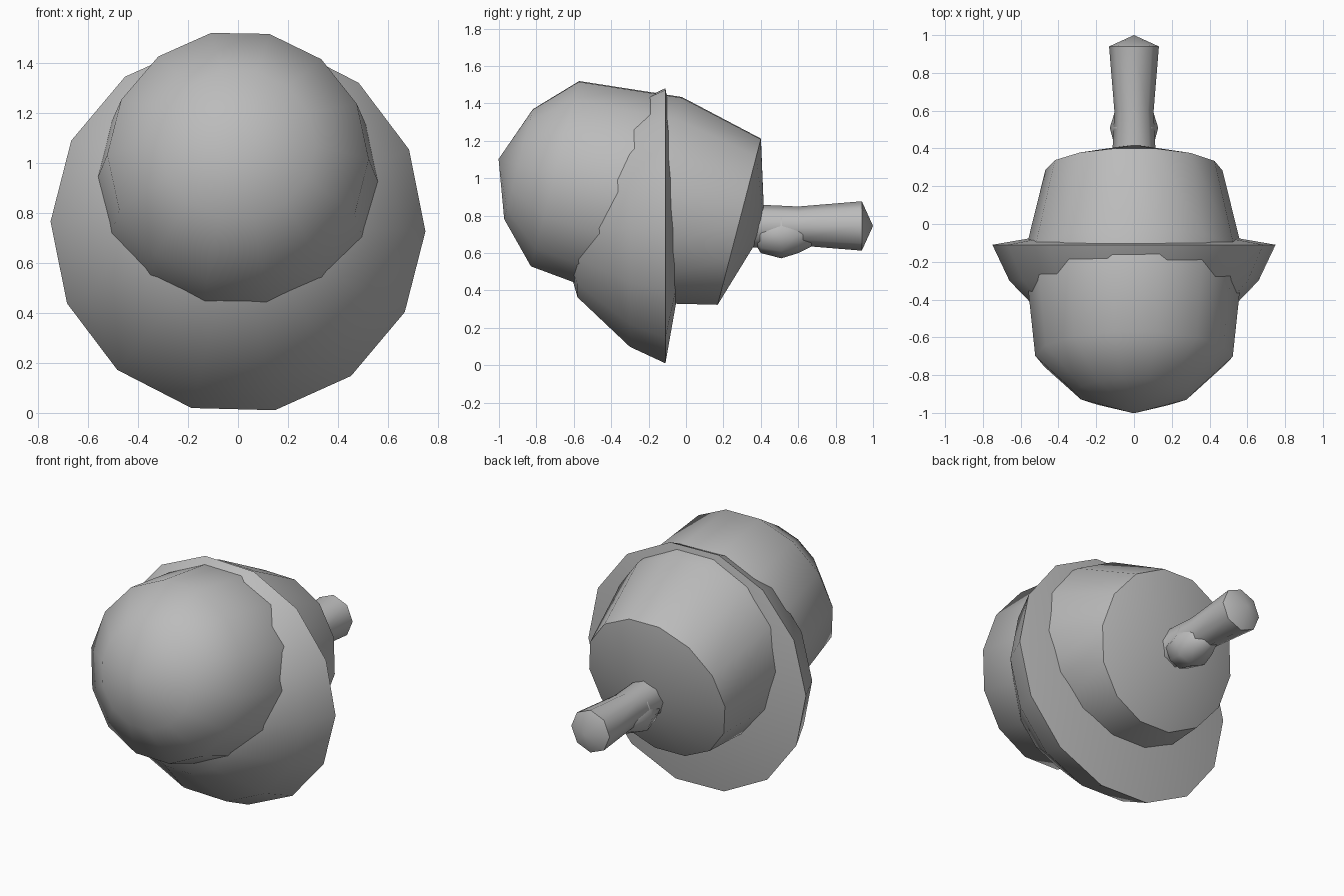
import bpy, bmesh, math
from mathutils import Matrix, Vector

if "Cube" in bpy.data.objects:
    bpy.data.objects.remove(bpy.data.objects["Cube"])

grey = bpy.data.materials.new("grey")
grey.diffuse_color = (0.5, 0.5, 0.5, 1)
grey.use_nodes = True
grey.node_tree.nodes["Principled BSDF"].inputs["Base Color"].default_value = grey.diffuse_color


def lathe(name, profile, sides, origin, tilt=0.0, spin=0.0, sharp=30):
    """Revolve (distance, radius) points about the local y axis; tilt lowers the back end."""
    bm = bmesh.new()
    rings = []
    for d, r in profile:
        if r == 0:
            rings.append([bm.verts.new((0, d, 0))])
            continue
        angles = [2 * math.pi * i / sides + spin for i in range(sides)]
        rings.append([bm.verts.new((r * math.cos(a), d, r * math.sin(a))) for a in angles])
    for a, b in zip(rings, rings[1:]):
        for i in range(sides):
            j = (i + 1) % sides
            quad = [a[i % len(a)], a[j % len(a)], b[j % len(b)], b[i % len(b)]]
            bm.faces.new(list(dict.fromkeys(quad)))
    bmesh.ops.recalc_face_normals(bm, faces=bm.faces[:])
    bm.transform(Matrix.Translation(Vector(origin)) @ Matrix.Rotation(-tilt, 4, 'X'))
    mesh = bpy.data.meshes.new(name)
    bm.to_mesh(mesh)
    bm.free()
    mesh.materials.append(grey)
    obj = bpy.data.objects.new(name, mesh)
    bpy.context.collection.objects.link(obj)
    bpy.ops.object.select_all(action='DESELECT')
    obj.select_set(True)
    bpy.context.view_layer.objects.active = obj
    bpy.ops.object.shade_smooth_by_angle(angle=math.radians(sharp))
    return obj


# Tilted body: rounded nose, widest ring, tapering back, shallow pointed cap
lathe("body", [(-0.865, 0), (-0.755, 0.31), (-0.553, 0.523), (0, 0.58),
               (0.465, 0.469), (0.605, 0)],
      14, (0, -0.165, 0.885), math.radians(14.6), math.radians(-1), 50)

# Upright collar: flattened dome in front, shallow cone behind
lathe("collar", [(-0.58, 0), (-0.47, 0.39), (-0.19, 0.66), (0, 0.75), (0.13, 0)],
      14, (0, -0.11, 0.746), 0, math.radians(-1.5), 50)

# Stem at the back, with a pointed end
lathe("stem", [(0.30, 0.118), (0.60, 0.104), (0.94, 0.132), (1.0, 0)],
      8, (0, 0, 0.745), 0, 0, 60)

# Bulge under the root of the stem
lathe("stem_bulge", [(0.34, 0), (0.40, 0.10), (0.51, 0.128), (0.60, 0.10), (0.80, 0)],
      8, (0, 0, 0.70), 0, 0, 60)
